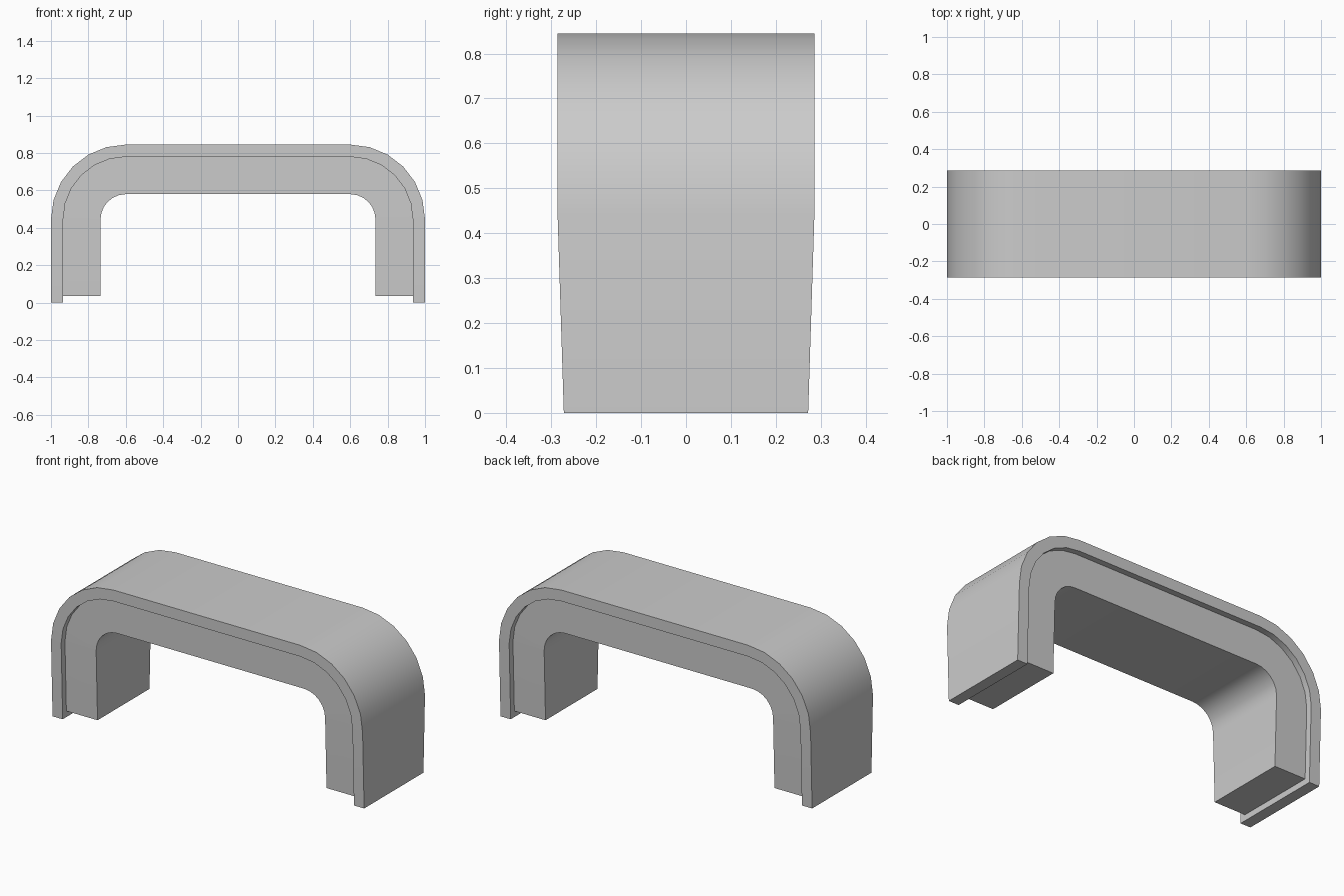
import bpy, bmesh
from math import sin, cos, pi

if "Cube" in bpy.data.objects:
    bpy.data.objects.remove(bpy.data.objects["Cube"])

CX, CZ = 0.6, 0.445      # shared centre of the bend
SEGS = 6                 # facets per bend
TOP_W, FOOT_W = 0.286, 0.272


def arch_path(r, foot):
    """Half arch from right foot to top, mirrored to the left foot."""
    half = [(CX + r, foot)]
    for i in range(SEGS + 1):
        a = pi / 2 * i / SEGS
        half.append((CX + r * cos(a), CZ + r * sin(a)))
    return half + [(-x, z) for x, z in reversed(half)]


def make_arch(name, r_out, r_in, foot, recess):
    bm = bmesh.new()
    rings = []
    for (xo, zo), (xi, zi) in zip(arch_path(r_out, foot), arch_path(r_in, foot)):
        # legs narrow slightly towards the feet
        t = min(1.0, min(zo, zi) / CZ)
        w = FOOT_W + (TOP_W - FOOT_W) * t - recess
        rings.append([bm.verts.new(p) for p in
                      ((xo, -w, zo), (xo, w, zo), (xi, w, zi), (xi, -w, zi))])
    for a, b in zip(rings, rings[1:]):
        for k in range(4):
            n = (k + 1) % 4
            bm.faces.new((a[k], a[n], b[n], b[k]))
    bm.faces.new(rings[0])
    bm.faces.new(rings[-1])
    bmesh.ops.recalc_face_normals(bm, faces=bm.faces)
    me = bpy.data.meshes.new(name)
    bm.to_mesh(me)
    bm.free()
    ob = bpy.data.objects.new(name, me)
    bpy.context.collection.objects.link(ob)
    bpy.ops.object.select_all(action='DESELECT')
    ob.select_set(True)
    bpy.context.view_layer.objects.active = ob
    bpy.ops.object.shade_smooth_by_angle(angle=pi / 6)


# thin outer cover and the thicker recessed core below it
make_arch("outer_cover", 0.40, 0.335, 0.0, 0.0)
make_arch("inner_core", 0.335, 0.135, 0.035, 0.035)
